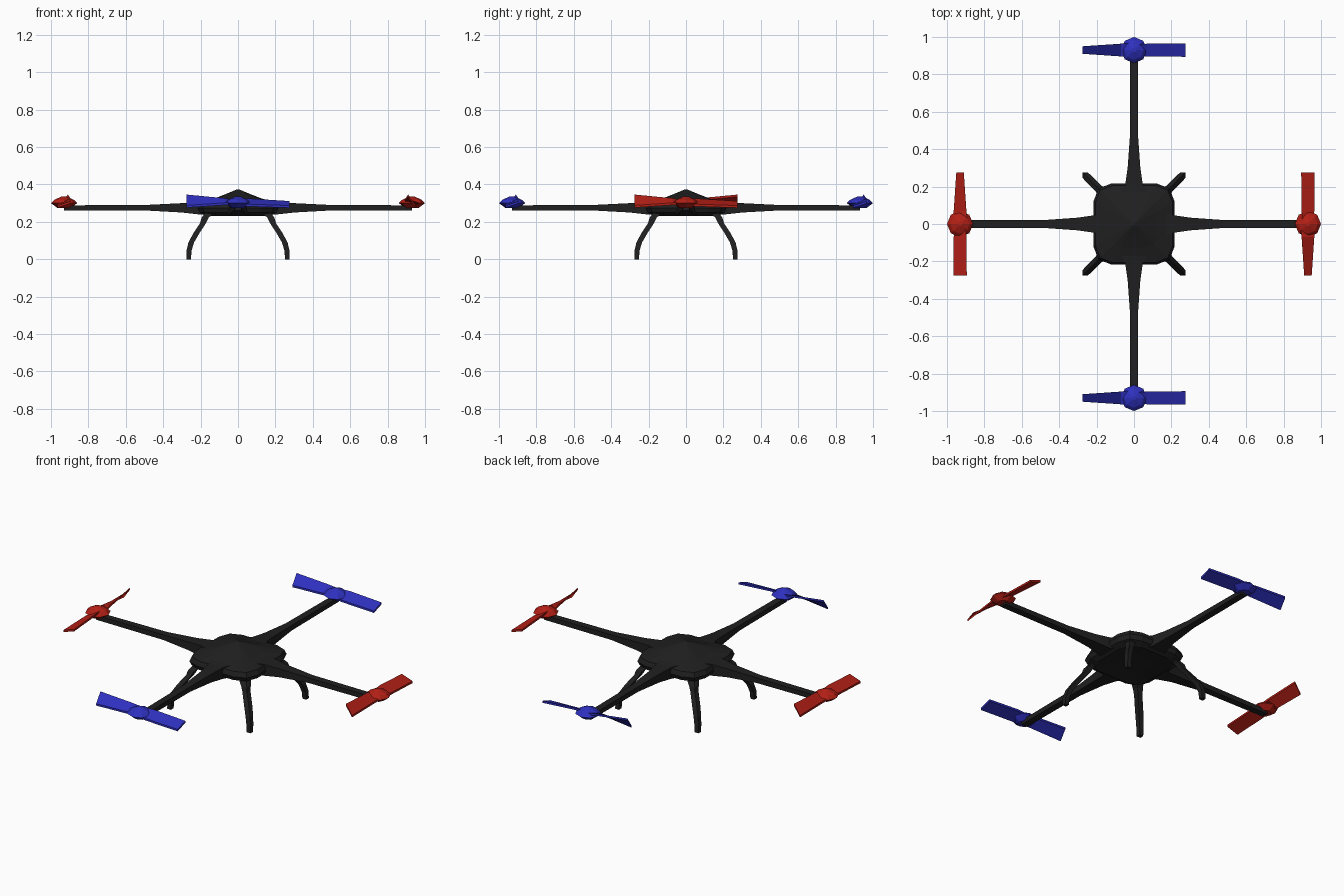
import bpy, bmesh
from math import radians, cos, sin, pi
from mathutils import Matrix, Vector

if "Cube" in bpy.data.objects:
    bpy.data.objects.remove(bpy.data.objects["Cube"])


def material(name, rgb):
    m = bpy.data.materials.new(name)
    m.diffuse_color = (*rgb, 1)
    m.use_nodes = True
    m.node_tree.nodes["Principled BSDF"].inputs["Base Color"].default_value = m.diffuse_color
    return m


BLACK = material("black", (0.014, 0.014, 0.014))
RED = material("red", (0.45, 0.014, 0.008))
BLUE = material("blue", (0.028, 0.03, 0.52))


def loft(name, stacks, mat, matrix=Matrix()):
    """Skin one or more stacks of equal-sized rings into a closed flat-shaded object."""
    bm = bmesh.new()
    for rings in stacks:
        vs = [[bm.verts.new(matrix @ Vector(p)) for p in r] for r in rings]
        n = len(rings[0])
        for a, b in zip(vs, vs[1:]):
            for i in range(n):
                j = (i + 1) % n
                bm.faces.new((a[i], a[j], b[j], b[i]))
        bm.faces.new(vs[0][::-1])
        bm.faces.new(vs[-1])
    bmesh.ops.recalc_face_normals(bm, faces=bm.faces)
    me = bpy.data.meshes.new(name)
    bm.to_mesh(me)
    bm.free()
    me.materials.append(mat)
    ob = bpy.data.objects.new(name, me)
    bpy.context.collection.objects.link(ob)
    return ob


def turn(deg):
    return Matrix.Rotation(radians(deg), 4, 'Z')


# Body: rounded-square outline stacked into a shallow dome, underside slightly recessed
corner = [(0.217, -0.12), (0.217, 0.12), (0.19, 0.19)]
outline = [(turn(90 * q) @ Vector((x, y, 0))).xy for q in range(4) for x, y in corner]
levels = [(0.4, 0.245), (0.8, 0.232), (0.95, 0.25), (1, 0.275), (0.95, 0.302),
          (0.58, 0.325), (0.32, 0.347), (0.02, 0.374)]
loft("body", [[[(x * s, y * s, z) for x, y in outline] for s, z in levels]], BLACK)

# Arms: (distance, half width, bottom, top), flaring into the body
arm = [(0.14, 0.085, 0.24, 0.316), (0.21, 0.047, 0.24, 0.307), (0.3, 0.034, 0.25, 0.3),
       (0.48, 0.021, 0.26, 0.291), (0.93, 0.02, 0.262, 0.288)]
arm_rings = [[(x, -w, lo), (x, w, lo), (x, w, hi), (x, -w, hi)] for x, w, lo, hi in arm]

# Legs: (diagonal offset, height, half width), bowed outwards then down
leg = [(0.15, 0.25, 0.024), (0.176, 0.222, 0.019), (0.186, 0.195, 0.016), (0.222, 0.14, 0.016),
       (0.25, 0.09, 0.015), (0.262, 0.045, 0.0135), (0.264, 0, 0.0125)]
leg_rings = [[(d - h, d - h, z), (d + h, d - h, z), (d + h, d + h, z), (d - h, d + h, z)]
             for d, z, h in leg]

for side, a in (("right", 0), ("back", 90), ("left", 180), ("front", 270)):
    loft(side + "_arm", [arm_rings], BLACK, turn(a))
for side, a in (("back_right", 0), ("back_left", 90), ("front_left", 180), ("front_right", 270)):
    loft(side + "_leg", [leg_rings], BLACK, turn(a))

# Rotor hub: faceted lozenge
hub = [[(r * cos(i * pi / 4), r * sin(i * pi / 4), z) for i in range(8)]
       for r, z in ((0.035, 0.274), (0.07, 0.3), (0.052, 0.318), (0.012, 0.336))]


def blade(sections, t=0.006):
    """Sections: (along, half chord, half rise, mid height)."""
    return [[(x, -v, z - h - t), (x, v, z + h - t), (x, v, z + h + t), (x, -v, z - h + t)]
            for x, v, h, z in sections]


# One steep blade and one flat blade per rotor
steep = blade([(-0.02, 0.038, 0.006, 0.306), (-0.07, 0.034, 0.012, 0.308),
               (-0.276, 0.02, 0.029, 0.311)])
flat = blade([(0.02, 0.03, 0.014, 0.304), (0.07, 0.034, 0.015, 0.303),
              (0.276, 0.036, 0.012, 0.293)])

for side, pos, a, mat in (("front", (0, -0.93, 0), 0, BLUE), ("back", (0, 0.93, 0), 0, BLUE),
                          ("right", (0.93, 0, 0), 90, RED), ("left", (-0.93, 0, 0), -90, RED)):
    loft(side + "_rotor", [hub, steep, flat], mat, Matrix.Translation(pos) @ turn(a))
